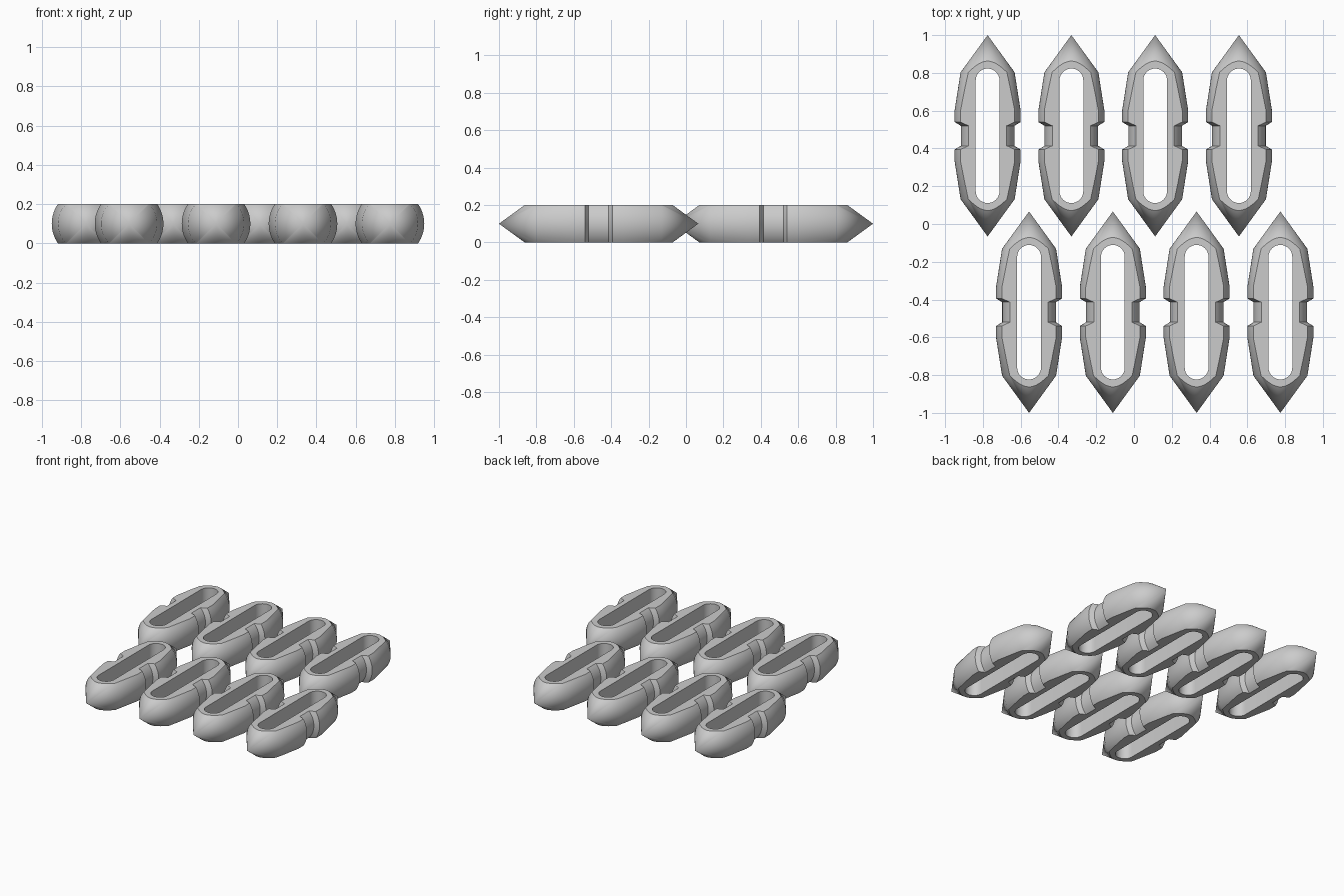
import bpy, bmesh, math
from mathutils import Vector

if "Cube" in bpy.data.objects:
    bpy.data.objects.remove(bpy.data.objects["Cube"])

SEGMENTS = 72
HALF_HEIGHT = 0.1

grey = bpy.data.materials.new("plain grey")
grey.diffuse_color = (0.6, 0.6, 0.6, 1)
grey.use_nodes = True
grey.node_tree.nodes["Principled BSDF"].inputs["Base Color"].default_value = grey.diffuse_color

# Half profile of the turned body: (distance along y, radius), waist to tip
half = [(0.053, 0.142), (0.073, 0.175), (0.133, 0.175), (0.336, 0.143)]
profile = [(-y, r) for y, r in reversed(half)] + half
TIP = 0.533


def turned_body():
    """Pointed body turned around y, sliced flat above and below."""
    bm = bmesh.new()
    rings = []
    for y, r in profile:
        rings.append([bm.verts.new((r * math.cos(a), y, r * math.sin(a)))
                      for a in (2 * math.pi * i / SEGMENTS for i in range(SEGMENTS))])
    tips = [bm.verts.new((0, -TIP, 0)), bm.verts.new((0, TIP, 0))]
    for i in range(SEGMENTS):
        j = (i + 1) % SEGMENTS
        for a, b in zip(rings, rings[1:]):
            bm.faces.new((a[i], a[j], b[j], b[i]))
        bm.faces.new((tips[0], rings[0][j], rings[0][i]))
        bm.faces.new((tips[1], rings[-1][i], rings[-1][j]))
    # flat top and bottom
    for s in (1, -1):
        cut = bmesh.ops.bisect_plane(
            bm, geom=bm.verts[:] + bm.edges[:] + bm.faces[:], dist=1e-6,
            plane_co=Vector((0, 0, s * HALF_HEIGHT)), plane_no=Vector((0, 0, s)),
            clear_outer=True)
        edges = [e for e in cut["geom_cut"] if isinstance(e, bmesh.types.BMEdge)]
        bmesh.ops.holes_fill(bm, edges=edges, sides=0)
    bmesh.ops.recalc_face_normals(bm, faces=bm.faces[:])
    return bm


def slot_shape(radius=0.063, half_length=0.356, steps=16):
    """Upright round-ended prism for the through slot."""
    bm = bmesh.new()
    straight = half_length - radius
    outline = []
    for k, s in ((0, 1), (1, -1)):
        for i in range(steps + 1):
            a = math.pi * (k + i / steps)
            outline.append(bm.verts.new((radius * math.cos(a),
                                         s * straight + radius * math.sin(a), -0.2)))
    face = bm.faces.new(outline)
    up = bmesh.ops.extrude_face_region(bm, geom=[face])["geom"]
    bmesh.ops.translate(bm, vec=(0, 0, 0.4),
                        verts=[v for v in up if isinstance(v, bmesh.types.BMVert)])
    bmesh.ops.recalc_face_normals(bm, faces=bm.faces[:])
    return bm


def make_object(name, bm):
    mesh = bpy.data.meshes.new(name)
    bm.to_mesh(mesh)
    bm.free()
    mesh.materials.append(grey)
    obj = bpy.data.objects.new(name, mesh)
    bpy.context.collection.objects.link(obj)
    return obj


# One link: body with the slot cut through it
link = make_object("pointed_link", turned_body())
cutter = make_object("slot_cutter", slot_shape())
cutter.hide_render = True
mod = link.modifiers.new("slot", 'BOOLEAN')
mod.operation = 'DIFFERENCE'
mod.solver = 'EXACT'
mod.object = cutter
bpy.context.view_layer.objects.active = link
link.select_set(True)
bpy.ops.object.modifier_apply(modifier=mod.name)
bpy.data.objects.remove(cutter)
bpy.ops.object.shade_smooth_by_angle(angle=math.radians(30))

# Two staggered rows of four links
PITCH = 0.4435
for row, (start, y) in enumerate(((-0.775, 0.467), (-0.5555, -0.467))):
    for col in range(4):
        if row == 0 and col == 0:
            obj = link
        else:
            obj = link.copy()
            bpy.context.collection.objects.link(obj)
        obj.name = f"pointed_link_{row + 1}_{col + 1}"
        obj.location = (start + col * PITCH, y, HALF_HEIGHT)
